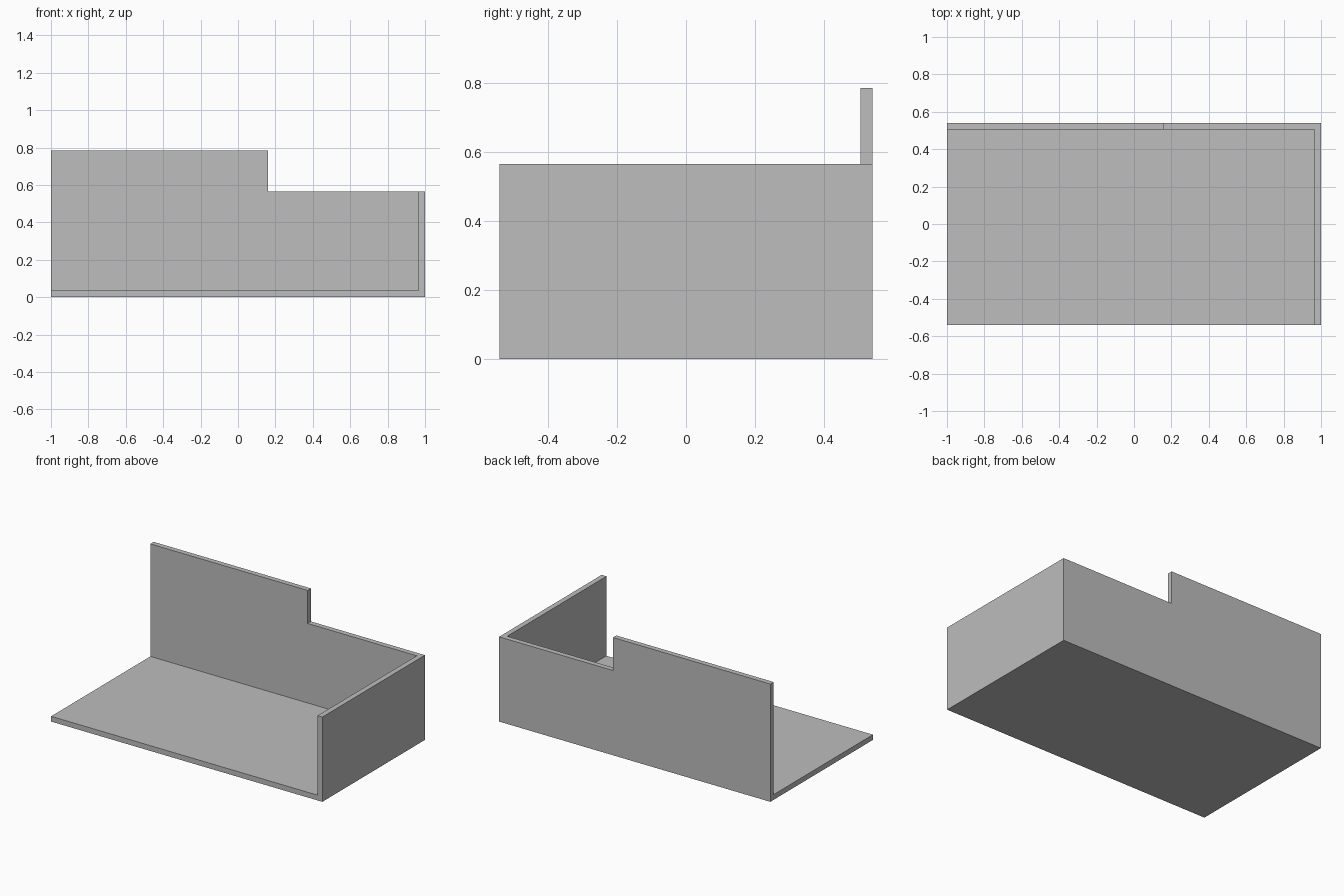
import bpy
import bmesh

if "Cube" in bpy.data.objects:
    bpy.data.objects.remove(bpy.data.objects["Cube"])

HALF_DEPTH = 0.54
WALL = 0.035          # thickness of floor and walls
LOW, HIGH = 0.565, 0.785
STEP_X = 0.16         # where the back wall steps down


def extrude_profile(name, points, y0, y1):
    """Extrude an x-z profile along y into a solid object."""
    bm = bmesh.new()
    face = bm.faces.new([bm.verts.new((x, y0, z)) for x, z in points])
    ext = bmesh.ops.extrude_face_region(bm, geom=[face])
    moved = [v for v in ext["geom"] if isinstance(v, bmesh.types.BMVert)]
    bmesh.ops.translate(bm, verts=moved, vec=(0, y1 - y0, 0))
    bmesh.ops.recalc_face_normals(bm, faces=bm.faces)
    mesh = bpy.data.meshes.new(name)
    bm.to_mesh(mesh)
    bm.free()
    obj = bpy.data.objects.new(name, mesh)
    bpy.context.collection.objects.link(obj)
    return obj


grey = bpy.data.materials.new("light_grey")
grey.diffuse_color = (0.51, 0.51, 0.51, 1)
grey.use_nodes = True
grey.node_tree.nodes["Principled BSDF"].inputs["Base Color"].default_value = grey.diffuse_color

# Stepped block: the outline of the back wall through the full depth
tray = extrude_profile(
    "stepped_corner_tray",
    [(-1, 0), (1, 0), (1, LOW), (STEP_X, LOW), (STEP_X, HIGH), (-1, HIGH)],
    -HALF_DEPTH, HALF_DEPTH)
tray.data.materials.append(grey)

# Hollow: leaves the floor, the back wall and the right wall
hollow = extrude_profile(
    "hollow_cutter",
    [(-1.2, WALL), (1 - WALL, WALL), (1 - WALL, 1), (-1.2, 1)],
    -1, HALF_DEPTH - WALL)
hollow.data.materials.append(grey)

cut = tray.modifiers.new("hollow", "BOOLEAN")
cut.operation = "DIFFERENCE"
cut.solver = "EXACT"
cut.object = hollow
bpy.context.view_layer.objects.active = tray
bpy.ops.object.modifier_apply(modifier=cut.name)
bpy.data.objects.remove(hollow)
